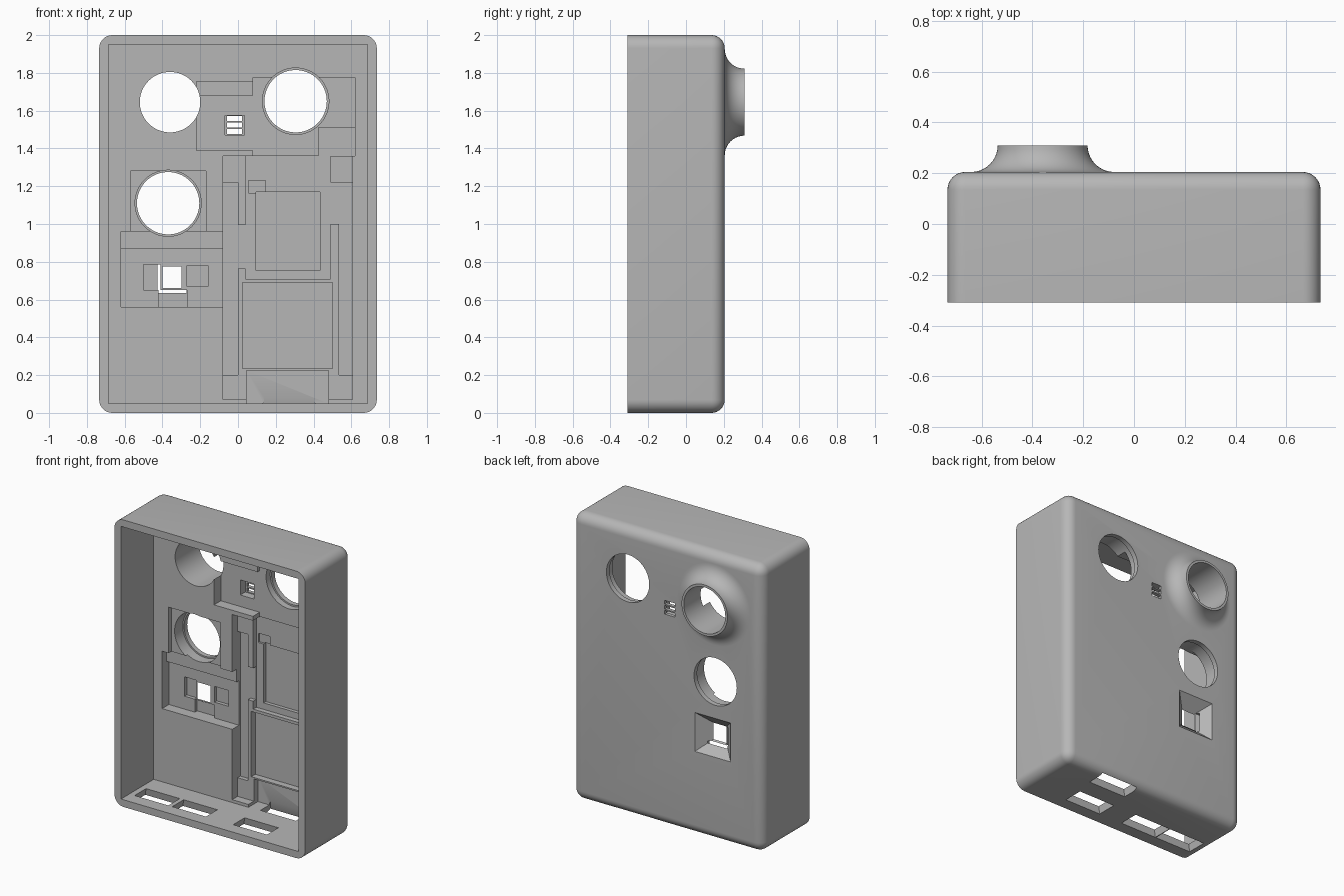
import bpy, bmesh, math
from mathutils import Matrix

if "Cube" in bpy.data.objects:
    bpy.data.objects.remove(bpy.data.objects["Cube"])

grey = bpy.data.materials.new("grey plastic")
grey.diffuse_color = (0.47, 0.47, 0.47, 1)
grey.use_nodes = True
grey.node_tree.nodes["Principled BSDF"].inputs["Base Color"].default_value = grey.diffuse_color

BACK, INNER, FRONT = 0.205, 0.05, -0.31


def make(name, bm):
    bmesh.ops.recalc_face_normals(bm, faces=bm.faces)
    me = bpy.data.meshes.new(name)
    bm.to_mesh(me)
    bm.free()
    ob = bpy.data.objects.new(name, me)
    bpy.context.collection.objects.link(ob)
    return ob


def loft(name, a, b):
    """Solid between two matching four-corner loops."""
    bm = bmesh.new()
    va, vb = [bm.verts.new(p) for p in a], [bm.verts.new(p) for p in b]
    bm.faces.new(va)
    bm.faces.new(vb[::-1])
    for i in range(4):
        j = (i + 1) % 4
        bm.faces.new((va[j], va[i], vb[i], vb[j]))
    return make(name, bm)


def rect_y(x0, x1, z0, z1, y):
    return [(x0, y, z0), (x1, y, z0), (x1, y, z1), (x0, y, z1)]


def rect_z(x0, x1, y0, y1, z):
    return [(x0, y0, z), (x1, y0, z), (x1, y1, z), (x0, y1, z)]


def lathe(name, x, z, profile, n=64):
    """Closed solid turned around a y axis from (radius, y) points."""
    bm = bmesh.new()
    rings = []
    for r, y in profile:
        rings.append([bm.verts.new((x + r * math.cos(2 * math.pi * k / n), y,
                                    z + r * math.sin(2 * math.pi * k / n))) for k in range(n)])
    for a, b in zip(rings, rings[1:]):
        for k in range(n):
            j = (k + 1) % n
            bm.faces.new((a[k], a[j], b[j], b[k]))
    bm.faces.new(rings[0])
    bm.faces.new(rings[-1][::-1])
    return make(name, bm)


# Outer body: rounded everywhere except the open front rim
bm = bmesh.new()
bmesh.ops.create_cube(bm, size=1)
bmesh.ops.transform(bm, verts=bm.verts, matrix=Matrix.Translation((0, (BACK + FRONT) / 2, 1))
                    @ Matrix.Diagonal((1.47, BACK - FRONT, 2, 1)))
edges = [e for e in bm.edges if any(v.co.y > 0 for v in e.verts)]
bmesh.ops.bevel(bm, geom=edges, offset=0.07, segments=8, profile=0.5, affect='EDGES')
body = make("case_body", bm)


def boolean(cutter, op='DIFFERENCE'):
    cutter.hide_render = True
    m = body.modifiers.new("bool", 'BOOLEAN')
    m.operation, m.solver, m.object = op, 'EXACT', cutter
    dg = bpy.context.evaluated_depsgraph_get()
    new = bpy.data.meshes.new_from_object(body.evaluated_get(dg))
    body.modifiers.clear()
    body.data = new
    bpy.data.objects.remove(cutter)


def pocket(x0, x1, z0, z1, depth_y, start=-0.02):
    boolean(loft("pocket", rect_y(x0, x1, z0, z1, start), rect_y(x0, x1, z0, z1, depth_y)))


# Flared lens snout on the back
flare = [(0.282, 0.15), (0.282, BACK)]
for i in range(1, 11):
    t = math.pi / 2 * i / 10
    flare.append((0.282 - 0.105 * math.sin(t), 0.31 - 0.105 * math.cos(t)))
boolean(lathe("snout", -0.36, 1.645, flare), 'UNION')

# Main cavity
pocket(-0.685, 0.685, 0.05, 1.95, INNER, -0.4)

# Component pockets: x range, z range, floor depth
for p in [
    (-0.22, 0.085, 1.39, 1.68, 0.125),    # small sensor board
    (-0.22, 0.085, 1.68, 1.755, 0.10),    # its connector
    (0.08, 0.62, 1.36, 1.775, 0.125),     # upper right sensor
    (0.425, 0.62, 1.36, 1.51, 0.15),      # its connector
    (-0.57, -0.17, 0.955, 1.28, 0.08),    # middle sensor
    (-0.62, -0.08, 0.56, 0.87, 0.125),    # camera board
    (-0.62, -0.08, 0.87, 0.96, 0.10),     # camera connector
    (-0.50, -0.41, 0.65, 0.785, 0.15),    # camera parts
    (-0.42, -0.27, 0.56, 0.65, 0.15),
    (-0.27, -0.16, 0.67, 0.78, 0.15),
    (-0.08, 0.605, 0.07, 1.36, 0.11),     # main board
    (-0.08, 0.0, 0.20, 1.22, 0.14),       # left pin groove
    (-0.01, 0.04, 0.765, 0.995, 0.14),
    (0.535, 0.605, 0.20, 1.22, 0.14),     # right pin groove
    (0.49, 0.54, 1.0, 1.22, 0.14),
    (0.04, 0.49, 0.71, 1.36, 0.145),      # processor recess
    (0.055, 0.145, 1.165, 1.23, 0.16),
    (0.095, 0.435, 0.755, 1.17, 0.17),
    (0.025, 0.50, 0.235, 0.69, 0.155),    # lower chip recess
    (0.045, 0.48, 0.05, 0.225, 0.155),    # plug recess
    (-0.07, 0.035, 1.47, 1.575, 0.18),    # vent recess
]:
    pocket(*p)

# Round openings, two with a wider seat inside
for x, z, r, seat in [(-0.36, 1.645, 0.16, 0), (0.305, 1.65, 0.165, 0.176), (-0.37, 1.11, 0.165, 0.175)]:
    boolean(lathe("hole", x, z, [(r, -0.02), (r, 0.4)]))
    if seat:
        boolean(lathe("seat", x, z, [(seat, -0.02), (seat, 0.17)]))

# Vent slots
for z in (1.476, 1.511, 1.546):
    pocket(-0.057, 0.022, z, z + 0.026, 0.3)

# Camera window flaring outward to the back
pocket(-0.40, -0.30, 0.66, 0.775, 0.3)
boolean(loft("funnel", rect_y(-0.40, -0.30, 0.66, 0.775, 0.125),
             rect_y(-0.49, -0.21, 0.58, 0.855, BACK + 0.002)))

# Cable slots in the bottom, flared outward
for x, y in [(-0.65, -0.215), (-0.36, -0.215), (0.11, -0.215)]:
    boolean(loft("slot", rect_z(x - 0.01, x + 0.28, y - 0.01, y + 0.135, -0.01),
                 rect_z(x + 0.01, x + 0.26, y, y + 0.12, 0.07)))

# Plug slot reaching into the rounded back edge
boolean(loft("plug_slot", rect_z(0.12, 0.42, 0.05, 0.185, -0.01),
             rect_z(0.14, 0.40, 0.06, 0.155, 0.08)))

# Finish
body.data.materials.clear()
body.data.materials.append(grey)
for f in body.data.polygons:
    f.material_index = 0
bpy.context.view_layer.objects.active = body
body.select_set(True)
bpy.ops.object.shade_smooth_by_angle(angle=math.radians(30))
